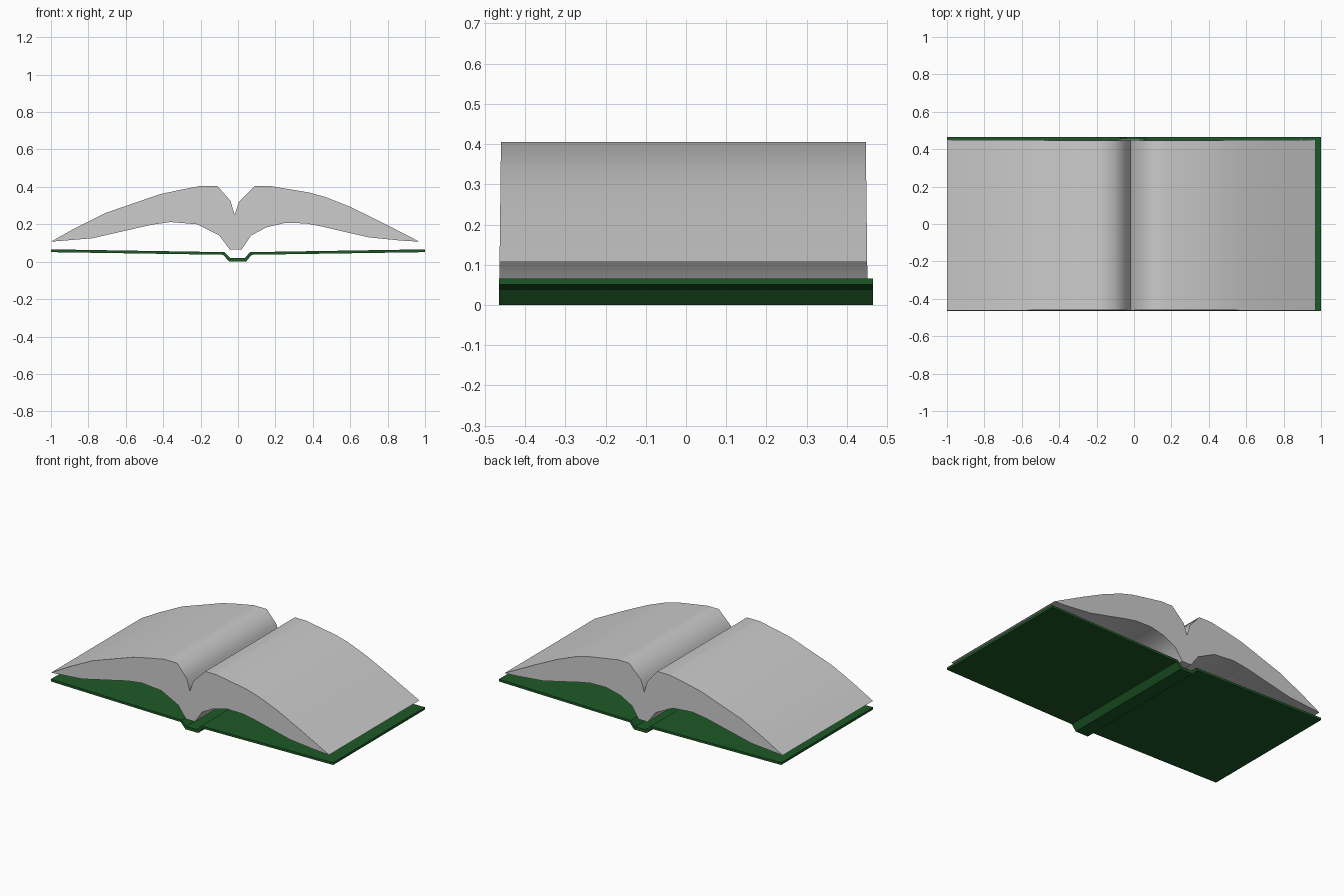
import bpy, bmesh, math

if "Cube" in bpy.data.objects:
    bpy.data.objects.remove(bpy.data.objects["Cube"])


def extrude_profile(name, pts, y_front, y_back, flare=None):
    """Closed x-z outline swept along y; flare(z) widens both ends a little."""
    bm = bmesh.new()
    f = flare or (lambda z: 0.0)
    front = [bm.verts.new((x, y_front - f(z), z)) for x, z in pts]
    back = [bm.verts.new((x, y_back + f(z), z)) for x, z in pts]
    bm.faces.new(front)
    bm.faces.new(back[::-1])
    n = len(pts)
    for i in range(n):
        j = (i + 1) % n
        bm.faces.new((front[i], back[i], back[j], front[j]))
    bmesh.ops.recalc_face_normals(bm, faces=bm.faces)
    mesh = bpy.data.meshes.new(name)
    bm.to_mesh(mesh)
    bm.free()
    obj = bpy.data.objects.new(name, mesh)
    bpy.context.collection.objects.link(obj)
    return obj


# Green cover: two boards and a sunken spine
top = [(-1, 0.066), (-0.073, 0.051), (-0.04, 0.019),
       (0.035, 0.019), (0.065, 0.051), (1, 0.066)]
bottom = [(1, 0.051), (0.073, 0.037), (0.043, 0.0),
          (-0.046, 0.0), (-0.08, 0.037), (-1, 0.051)]
cover = extrude_profile("cover", top + bottom, -0.465, 0.465)
green = bpy.data.materials.new("cover_green")
green.diffuse_color = (0.012, 0.10, 0.02, 1)
green.use_nodes = True
green.node_tree.nodes["Principled BSDF"].inputs["Base Color"].default_value = green.diffuse_color
cover.data.materials.append(green)

# Page block: arched top with a centre gutter, curved underside
page_top = [(-1, 0.107), (-0.87, 0.18), (-0.71, 0.26), (-0.42, 0.36),
            (-0.32, 0.382), (-0.2, 0.405), (-0.11, 0.405), (-0.04, 0.325),
            (-0.018, 0.25), (0.005, 0.32), (0.09, 0.405), (0.17, 0.405),
            (0.38, 0.37), (0.47, 0.345), (0.6, 0.293), (0.76, 0.215),
            (0.97, 0.107)]
page_under = [(0.87, 0.113), (0.7, 0.13), (0.59, 0.155), (0.44, 0.19),
              (0.36, 0.205), (0.25, 0.207), (0.15, 0.183), (0.07, 0.14),
              (0.02, 0.066), (-0.045, 0.066), (-0.1, 0.14), (-0.22, 0.2),
              (-0.36, 0.212), (-0.46, 0.198), (-0.78, 0.125)]
pages = extrude_profile("pages", page_top + page_under, -0.46, 0.447,
                        lambda z: 0.004 * (0.405 - z) / 0.34)

# Smooth paper curves, sharp rims
bpy.ops.object.select_all(action='DESELECT')
pages.select_set(True)
bpy.context.view_layer.objects.active = pages
bpy.ops.object.shade_smooth_by_angle(angle=math.radians(50))
